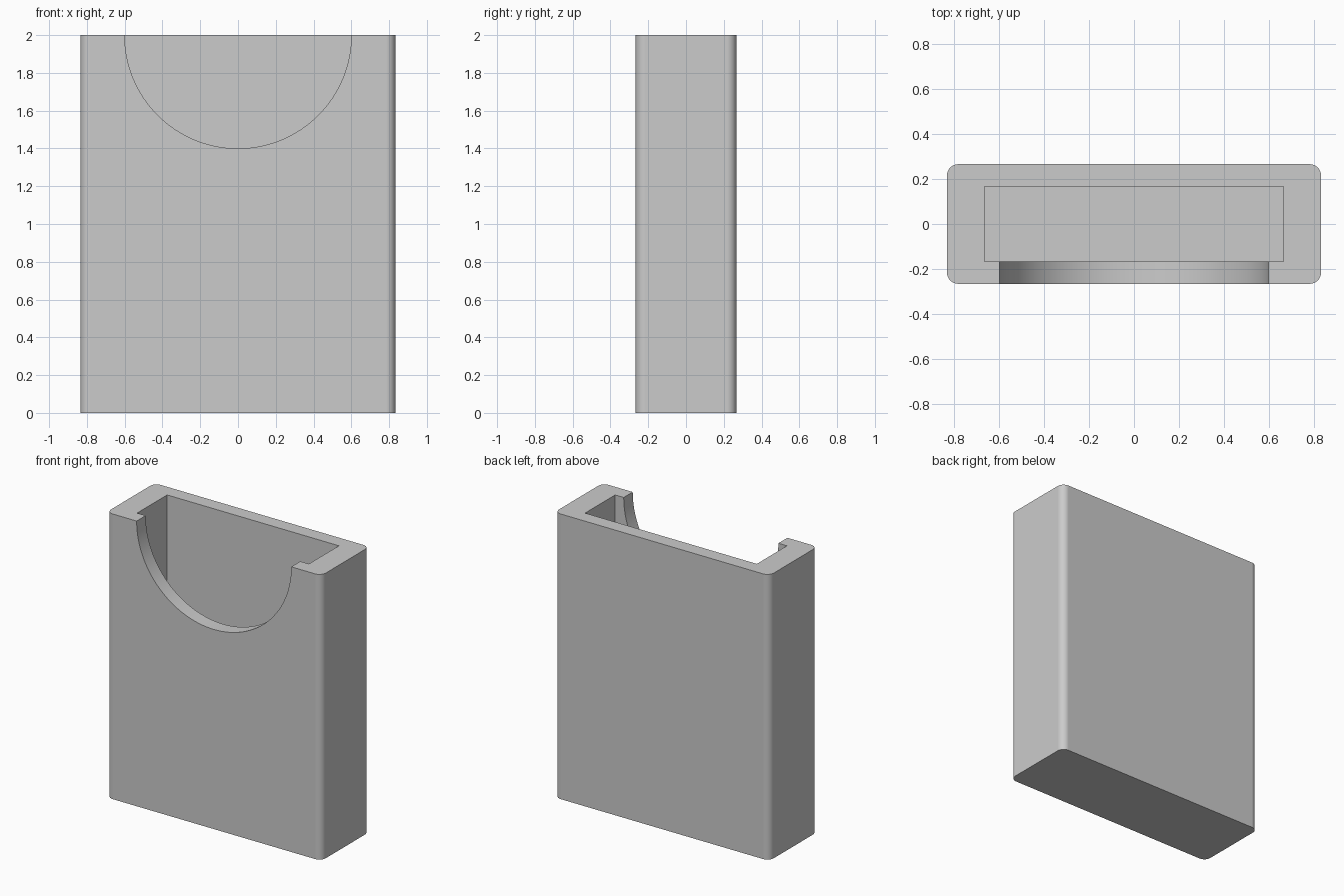
import bpy, bmesh
from math import radians
from mathutils import Matrix, Vector

cube = bpy.data.objects.get("Cube")
if cube:
    bpy.data.objects.remove(cube, do_unlink=True)

WIDTH, DEPTH, HEIGHT = 1.667, 0.533, 2.0
SIDE_WALL, FACE_WALL, FLOOR = 0.167, 0.1, 0.167
CORNER, NOTCH = 0.05, 0.6

grey = bpy.data.materials.new("plain grey")
grey.use_nodes = True
colour = (0.6, 0.6, 0.6, 1)
grey.diffuse_color = colour
grey.node_tree.nodes["Principled BSDF"].inputs["Base Color"].default_value = colour


def make_object(name, bm):
    mesh = bpy.data.meshes.new(name)
    bm.to_mesh(mesh)
    bm.free()
    mesh.materials.append(grey)
    obj = bpy.data.objects.new(name, mesh)
    bpy.context.collection.objects.link(obj)
    return obj


def box(size, bottom):
    bm = bmesh.new()
    centre = Matrix.Translation((0, 0, bottom + size[2] / 2))
    bmesh.ops.create_cube(bm, size=1, matrix=centre @ Matrix.Diagonal((*size, 1)))
    return bm


# Outer block with rounded upright corners
bm = box((WIDTH, DEPTH, HEIGHT), 0)
uprights = [e for e in bm.edges
            if abs((e.verts[0].co - e.verts[1].co).normalized().dot(Vector((0, 0, 1)))) > 0.9]
bmesh.ops.bevel(bm, geom=uprights, offset=CORNER, segments=8, profile=0.5, affect='EDGES')
holder = make_object("open_top_case", bm)

# Rectangular pocket, open at the top
pocket = make_object("pocket_cutter", box(
    (WIDTH - 2 * SIDE_WALL, DEPTH - 2 * FACE_WALL, HEIGHT), FLOOR))
for v in pocket.data.vertices:
    if v.co.z > HEIGHT:
        v.co.z = HEIGHT + 0.3

# Half-round thumb notch through the front wall only
bm = bmesh.new()
bmesh.ops.create_cone(bm, cap_ends=True, segments=128, radius1=NOTCH, radius2=NOTCH,
                      depth=DEPTH, matrix=Matrix.Translation((0, -DEPTH / 2, HEIGHT))
                      @ Matrix.Rotation(radians(90), 4, 'X'))
notch = make_object("thumb_notch_cutter", bm)

# Cut both openings, then discard the cutters
bpy.ops.object.select_all(action='DESELECT')
bpy.context.view_layer.objects.active = holder
holder.select_set(True)
for cutter in (pocket, notch):
    cutter.hide_render = True
    cut = holder.modifiers.new(cutter.name, 'BOOLEAN')
    cut.operation = 'DIFFERENCE'
    cut.solver = 'EXACT'
    cut.object = cutter
    bpy.ops.object.modifier_apply(modifier=cut.name)
    bpy.data.objects.remove(cutter, do_unlink=True)

# Smooth rounds, crisp edges and flat walls
bpy.ops.object.shade_smooth_by_angle(angle=radians(30))
normals = holder.modifiers.new("flat walls", 'WEIGHTED_NORMAL')
normals.keep_sharp = True
